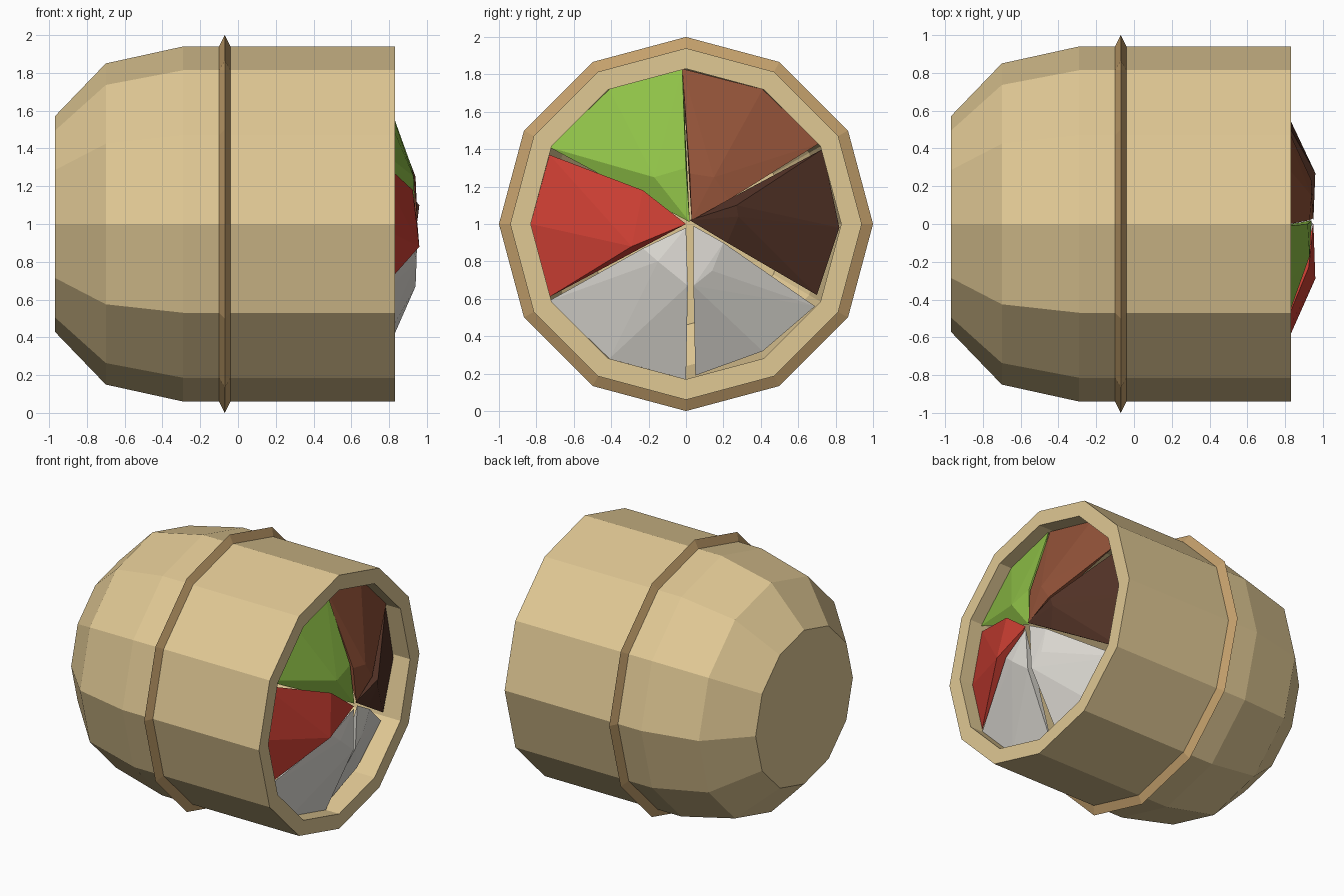
import bpy, bmesh, math

if "Cube" in bpy.data.objects:
    bpy.data.objects.remove(bpy.data.objects["Cube"])

SIDES = 12


def srgb(r, g, b):
    f = lambda c: c / 12.92 if c <= 0.04045 else ((c + 0.055) / 1.055) ** 2.4
    return tuple(f(v / 255) for v in (r, g, b)) + (1.0,)


def material(name, rgb):
    m = bpy.data.materials.new(name)
    m.diffuse_color = srgb(*rgb)
    m.use_nodes = True
    m.node_tree.nodes["Principled BSDF"].inputs["Base Color"].default_value = m.diffuse_color
    return m


def make_object(name, bm, mat):
    bmesh.ops.recalc_face_normals(bm, faces=bm.faces[:])
    mesh = bpy.data.meshes.new(name)
    bm.to_mesh(mesh)
    bm.free()
    mesh.materials.append(mat)
    ob = bpy.data.objects.new(name, mesh)
    bpy.context.collection.objects.link(ob)
    return ob


def lathe_x(name, profile, mat, closed=False):
    """Spin (x, radius) points about the barrel axis; open ends get caps."""
    bm = bmesh.new()
    rings = []
    for x, r in profile:
        rings.append([bm.verts.new((x, r * math.sin(math.tau * i / SIDES),
                                    1 + r * math.cos(math.tau * i / SIDES)))
                      for i in range(SIDES)])
    pairs = list(zip(rings, rings[1:]))
    if closed:
        pairs.append((rings[-1], rings[0]))
    for a, b in pairs:
        for i in range(SIDES):
            j = (i + 1) % SIDES
            bm.faces.new((a[i], a[j], b[j], b[i]))
    if not closed:
        bm.faces.new(rings[0])
        bm.faces.new(rings[-1])
    return make_object(name, bm, mat)


def wedge(name, mat, edge_x, rim, inner):
    """Faceted slice: rim points (y, z) at one depth, raised inner points (y, z, x)."""
    bm = bmesh.new()
    for y, z in rim:
        bm.verts.new((edge_x, y, 1 + z))
    for y, z, x in inner:
        bm.verts.new((x, y, 1 + z))
    res = bmesh.ops.convex_hull(bm, input=bm.verts[:])
    loose = [v for v in bm.verts if not v.link_faces]
    bmesh.ops.delete(bm, geom=loose, context='VERTS')
    return make_object(name, bm, mat)


tan = material("tan", (224, 200, 148))
trim = material("trim", (196, 160, 108))
green = material("green", (144, 194, 72))
brown = material("brown", (146, 82, 56))
dark = material("dark_brown", (82, 50, 38))
red = material("red", (208, 64, 52))
white = material("white", (228, 225, 218))

# Hollow barrel bowl: outside from the base to the rim, then back down inside
lathe_x("bowl", [(-0.97, 0.57), (-0.70, 0.85), (-0.29, 0.94), (0.83, 0.94),
                 (0.83, 0.83), (-0.29, 0.83), (-0.65, 0.76), (-0.88, 0.54)], tan)

# Raised band
lathe_x("band", [(-0.105, 0.93), (-0.07, 1.0), (-0.035, 0.93)], trim, closed=True)

# Six filling slices in the mouth
wedge("green_slice", green, 0.73, [(-0.73, 0.41), (-0.41, 0.72), (-0.02, 0.83)],
      [(0.02, 0.01, 0.94), (-0.17, 0.25, 0.93), (0, 0.30, 0.92)])
wedge("red_slice", red, 0.72, [(-0.73, 0.37), (-0.83, 0), (-0.73, -0.39)],
      [(0, 0, 0.95), (-0.23, 0.18, 0.925), (-0.29, -0.12, 0.96)])
wedge("left_white_slice", white, 0.72, [(-0.73, -0.41), (-0.41, -0.72), (0, -0.83)],
      [(0, -0.02, 0.95), (-0.23, -0.13, 0.93), (-0.15, -0.20, 0.945), (0.01, -0.33, 0.94)])
wedge("right_white_slice", white, 0.69, [(0.69, -0.44), (0.41, -0.68), (0.05, -0.81)],
      [(0.04, -0.01, 0.95), (0.20, -0.10, 0.94), (0.14, -0.25, 0.93), (0.04, -0.33, 0.935)])
wedge("brown_slice", brown, 0.72, [(-0.02, 0.83), (0.41, 0.72), (0.71, 0.43)],
      [(0.03, 0.02, 0.95), (0.15, 0.25, 0.94), (0.23, 0.13, 0.94), (0.02, 0.27, 0.93)])
wedge("dark_brown_slice", dark, 0.70, [(0.73, 0.40), (0.82, -0.02), (0.70, -0.38)],
      [(0.02, 0.02, 0.95), (0.27, 0.10, 0.96), (0.28, 0.04, 0.95), (0.22, -0.10, 0.91)])
